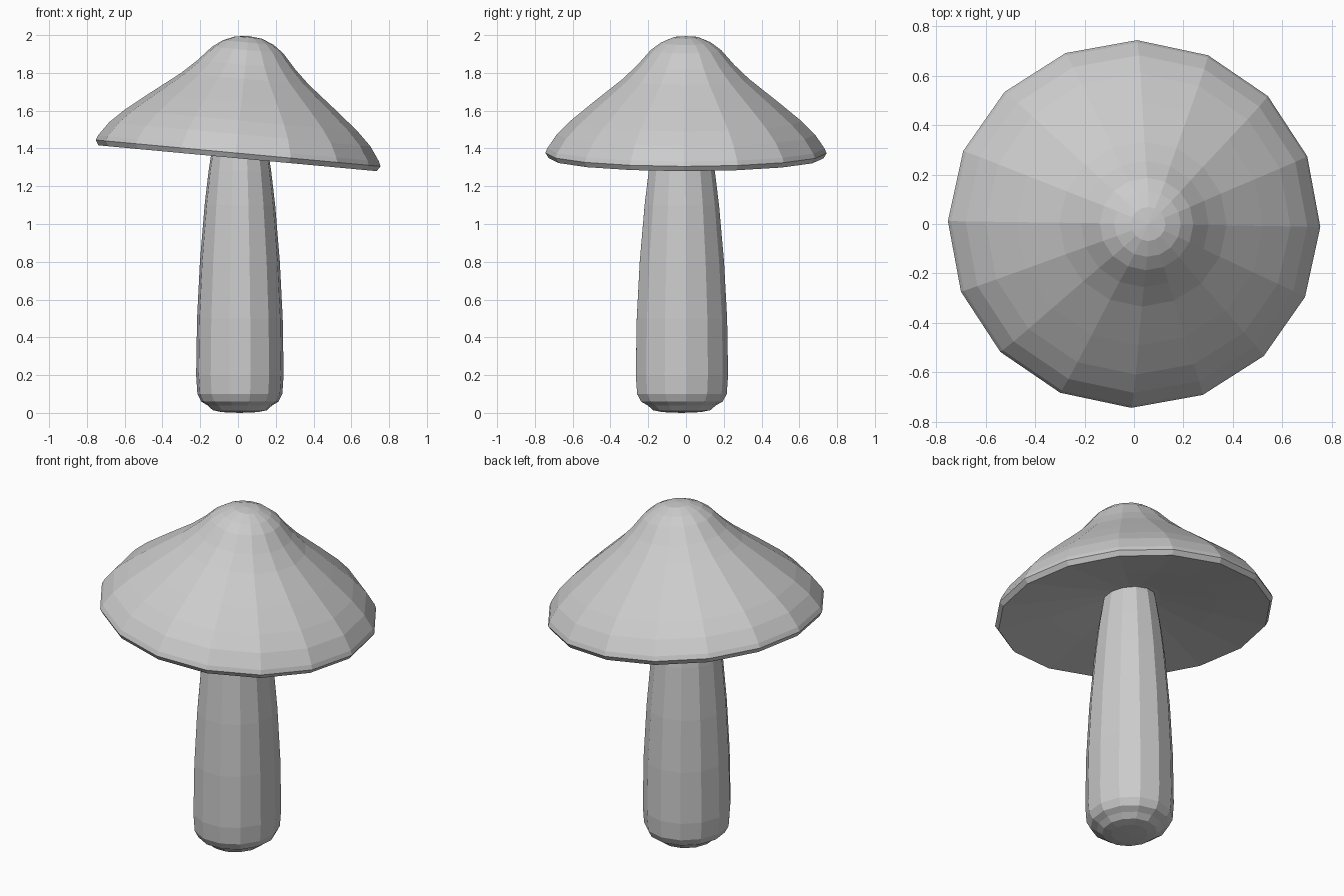
import bpy, bmesh
from math import sin, cos, radians, tau

if "Cube" in bpy.data.objects:
    bpy.data.objects.remove(bpy.data.objects["Cube"])


def lathe(name, profile, sides, start_deg):
    """Revolve an (r, z) profile; r == 0 makes a single pole vertex."""
    bm = bmesh.new()
    rings = []
    for r, z in profile:
        if r == 0:
            rings.append([bm.verts.new((0, 0, z))] * sides)
        else:
            ring = []
            for i in range(sides):
                a = radians(start_deg) + tau * i / sides
                ring.append(bm.verts.new((r * cos(a), r * sin(a), z)))
            rings.append(ring)
    for low, high in zip(rings, rings[1:]):
        for i in range(sides):
            j = (i + 1) % sides
            corners = list(dict.fromkeys((low[i], low[j], high[j], high[i])))
            bm.faces.new(corners)
    bmesh.ops.recalc_face_normals(bm, faces=bm.faces)
    mesh = bpy.data.meshes.new(name)
    bm.to_mesh(mesh)
    bm.free()
    obj = bpy.data.objects.new(name, mesh)
    bpy.context.collection.objects.link(obj)
    return obj


# Stem: slim tapering column with a rounded, stepped foot
stem = lathe("stem", [
    (0, 0), (0.10, 0.004), (0.15, 0.014), (0.18, 0.04), (0.215, 0.06),
    (0.236, 0.10), (0.243, 0.20), (0.238, 0.50), (0.222, 0.80),
    (0.196, 1.10), (0.174, 1.28), (0.150, 1.43), (0.13, 1.52), (0, 1.52),
], 13, 7)
stem.location = (0.01, -0.025, 0)
stem.scale = (0.96, 1.02, 1)

# Cap: bell profile, thin rim and shallow hollow underside, tipped sideways
cap = lathe("cap", [
    (0, 0.105), (0.15, 0.09), (0.45, 0.03), (0.74, -0.022), (0.757, 0.005),
    (0.747, 0.03), (0.695, 0.105), (0.62, 0.178), (0.50, 0.275),
    (0.34, 0.40), (0.26, 0.475), (0.19, 0.553), (0.135, 0.593),
    (0.07, 0.620), (0, 0.627),
], 16, -0.9)
cap.location = (0, 0, 1.37)
cap.rotation_euler = (0, radians(5.3), 0)
cap.scale = (1, 0.983, 1)
